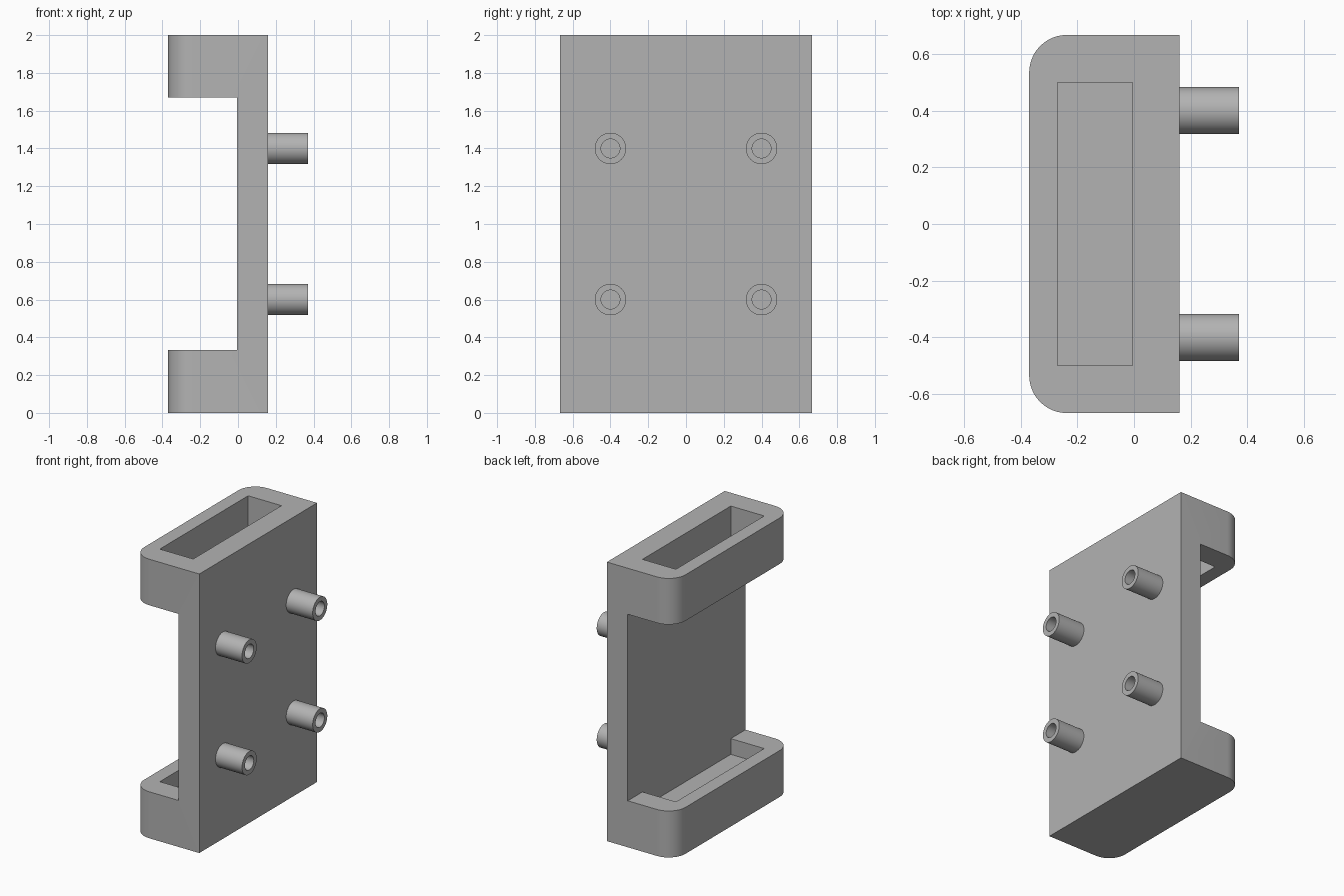
import bpy, bmesh, math
from mathutils import Matrix, Vector

cube = bpy.data.objects.get("Cube")
if cube:
    bpy.data.objects.remove(cube, do_unlink=True)

grey = bpy.data.materials.new("plain grey")
grey.use_nodes = True
colour = (0.45, 0.45, 0.45, 1)
grey.diffuse_color = colour
grey.node_tree.nodes["Principled BSDF"].inputs["Base Color"].default_value = colour

X_OPEN, X_INNER, X_BACK, X_PEG = -0.37, -0.005, 0.16, 0.37
HALF_WIDTH, HEIGHT = 0.667, 2.0


def make_object(name, bm):
    bmesh.ops.recalc_face_normals(bm, faces=bm.faces)
    mesh = bpy.data.meshes.new(name)
    bm.to_mesh(mesh)
    bm.free()
    mesh.materials.append(grey)
    obj = bpy.data.objects.new(name, mesh)
    bpy.context.collection.objects.link(obj)
    return obj


def box(name, low, high):
    low, high = Vector(low), Vector(high)
    bm = bmesh.new()
    bmesh.ops.create_cube(bm, size=1, matrix=Matrix.Translation((low + high) / 2)
                          @ Matrix.Diagonal((high - low).to_4d()))
    return make_object(name, bm)


def cut(obj, cutter):
    mod = obj.modifiers.new(cutter.name, "BOOLEAN")
    mod.operation, mod.solver, mod.object = "DIFFERENCE", "EXACT", cutter
    bpy.context.view_layer.objects.active = obj
    bpy.ops.object.modifier_apply(modifier=mod.name)
    bpy.data.objects.remove(cutter, do_unlink=True)


def smooth(obj):
    bpy.ops.object.select_all(action="DESELECT")
    obj.select_set(True)
    bpy.context.view_layer.objects.active = obj
    bpy.ops.object.shade_smooth_by_angle(angle=math.radians(30))


# Holder body: a block with its two open-side upright edges rounded
bm = bmesh.new()
bmesh.ops.create_cube(bm, size=1, matrix=Matrix.Translation(((X_OPEN + X_BACK) / 2, 0, HEIGHT / 2))
                      @ Matrix.Diagonal((X_BACK - X_OPEN, 2 * HALF_WIDTH, HEIGHT, 1)))
edges = [e for e in bm.edges if all(v.co.x < X_INNER for v in e.verts)
         and abs(e.verts[0].co.z - e.verts[1].co.z) > 1]
bmesh.ops.bevel(bm, geom=edges, offset=0.133, segments=12, profile=0.5, affect="EDGES")
body = make_object("holder_body", bm)

# Wide opening between the two arms, then the slot down to the lower tray floor
cut(body, box("opening", (-1, -1, 0.333), (X_INNER, 1, 1.67)))
cut(body, box("slot", (-0.27, -0.5, 0.22), (X_INNER, 0.5, 3)))
smooth(body)


# Hollow mounting pegs on the back plate
def peg(name, y, z):
    bm = bmesh.new()
    rings = []
    for x, r in ((X_BACK, 0.083), (X_PEG, 0.083), (X_PEG, 0.05), (X_BACK, 0.05)):
        rings.append([bm.verts.new((x, y + r * math.cos(a), z + r * math.sin(a)))
                      for a in (math.tau * i / 40 for i in range(40))])
    for a, b in zip(rings, rings[1:]):
        for i in range(40):
            j = (i + 1) % 40
            bm.faces.new((a[i], a[j], b[j], b[i]))
    bm.faces.new(rings[-1])
    smooth(make_object(name, bm))


for side, y in (("left", 0.4), ("right", -0.4)):
    for level, z in (("lower", 0.6), ("upper", 1.4)):
        peg(f"{level}_{side}_peg", y, z)
